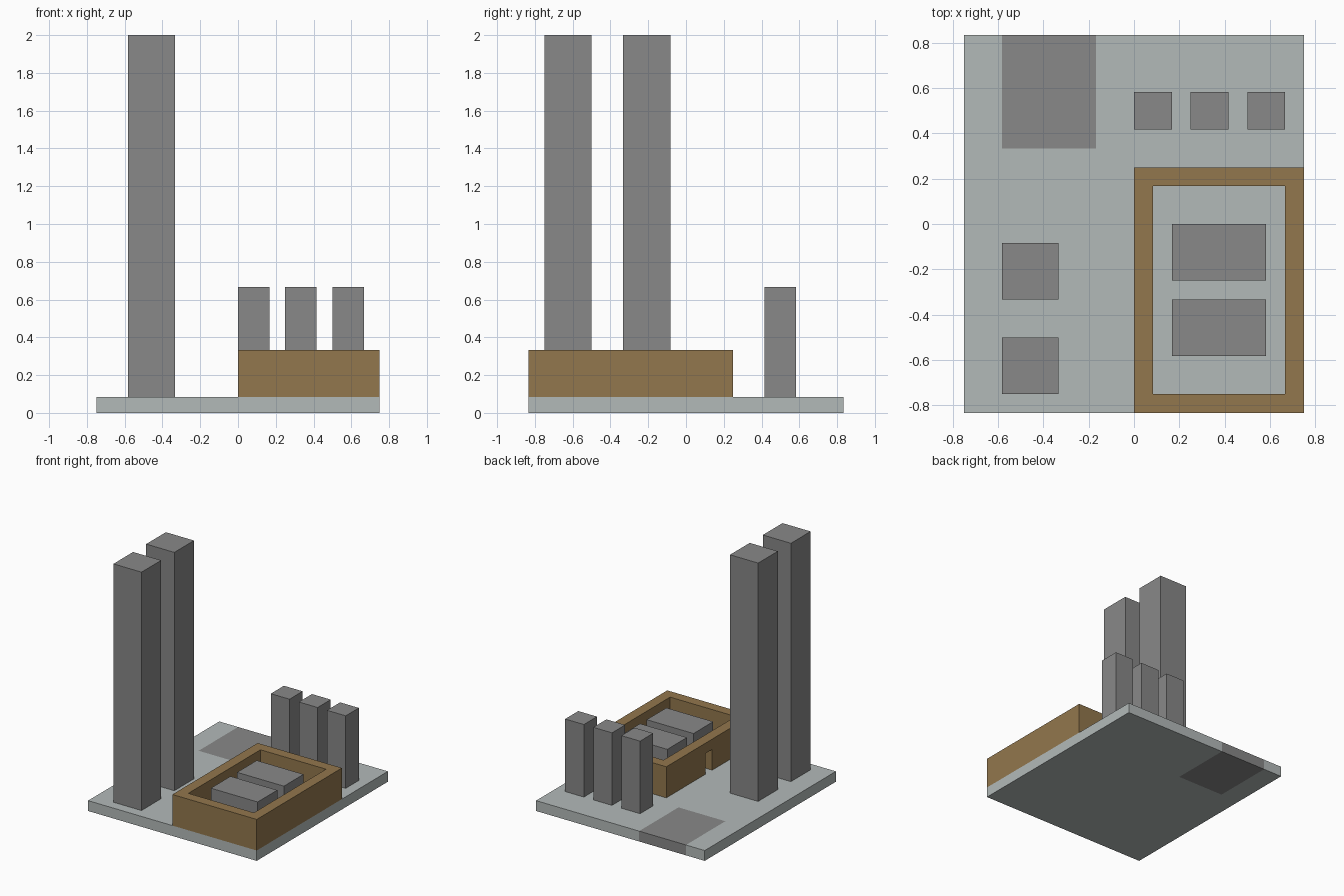
import bpy
import bmesh
from mathutils import Vector

default = bpy.data.objects.get("Cube")
if default:
    bpy.data.objects.remove(default, do_unlink=True)

U = 1 / 12          # layout module: every part sits on this grid
GROUND = U          # top of the base plate


def material(name, rgb):
    mat = bpy.data.materials.new(name)
    mat.use_nodes = True
    mat.diffuse_color = (*rgb, 1)
    mat.node_tree.nodes["Principled BSDF"].inputs["Base Color"].default_value = (*rgb, 1)
    return mat


pale_grey = material("pale grey", (0.45, 0.49, 0.485))
mid_grey = material("mid grey", (0.246, 0.246, 0.246))
brown = material("brown", (0.288, 0.184, 0.074))


def box(name, low, high, mat):
    """Box between two opposite corners."""
    low, high = Vector(low), Vector(high)
    size, centre = high - low, (low + high) / 2
    bm = bmesh.new()
    bmesh.ops.create_cube(bm, size=1)
    for v in bm.verts:
        v.co = Vector(a * b for a, b in zip(v.co, size)) + centre
    mesh = bpy.data.meshes.new(name)
    bm.to_mesh(mesh)
    bm.free()
    mesh.materials.append(mat)
    obj = bpy.data.objects.new(name, mesh)
    bpy.context.collection.objects.link(obj)
    return obj


def cut(target, cutter):
    """Subtract the cutter from the target and remove the cutter."""
    cutter.hide_render = True
    mod = target.modifiers.new("cut", 'BOOLEAN')
    mod.operation = 'DIFFERENCE'
    mod.solver = 'EXACT'
    mod.object = cutter
    bpy.context.view_layer.objects.active = target
    bpy.ops.object.modifier_apply(modifier=mod.name)
    bpy.data.objects.remove(cutter, do_unlink=True)


# Base plate with a darker rectangular patch at the back edge
plate = box("base_plate", (-9 * U, -10 * U, 0), (9 * U, 10 * U, GROUND), pale_grey)
plate.data.materials.append(mid_grey)
left, right, front = -7 * U, -2 * U, 4 * U
bm = bmesh.new()
bm.from_mesh(plate.data)
for point, normal in (((left, 0, 0), (1, 0, 0)),
                      ((right, 0, 0), (1, 0, 0)),
                      ((0, front, 0), (0, 1, 0))):
    bmesh.ops.bisect_plane(bm, geom=bm.verts[:] + bm.edges[:] + bm.faces[:],
                           plane_co=point, plane_no=normal)
for face in bm.faces:
    c = face.calc_center_median()
    face.material_index = int(left < c.x < right and c.y > front)
bm.to_mesh(plate.data)
bm.free()

# Courtyard wall with an open middle and a small doorway
wall = box("courtyard_wall", (0, -10 * U, GROUND), (9 * U, 3 * U, 4 * U), brown)
cut(wall, box("courtyard_cutter", (U, -9 * U, 0), (8 * U, 2 * U, 5 * U), brown))
cut(wall, box("doorway_cutter", (-U, -4 * U, 0), (1.5 * U, -3 * U, 3 * U), brown))

# Low blocks inside the courtyard
for name, y in (("front_courtyard_block", -7), ("back_courtyard_block", -3)):
    box(name, (2 * U, y * U, GROUND), (7 * U, (y + 3) * U, 4 * U), mid_grey)

# Two tall towers
for name, y in (("front_tower", -9), ("back_tower", -4)):
    box(name, (-7 * U, y * U, GROUND), (-4 * U, (y + 3) * U, 24 * U), mid_grey)

# Row of three small towers
for i in range(3):
    x = 3 * i * U
    box(f"small_tower_{i + 1}", (x, 5 * U, GROUND), (x + 2 * U, 7 * U, 8 * U), mid_grey)
